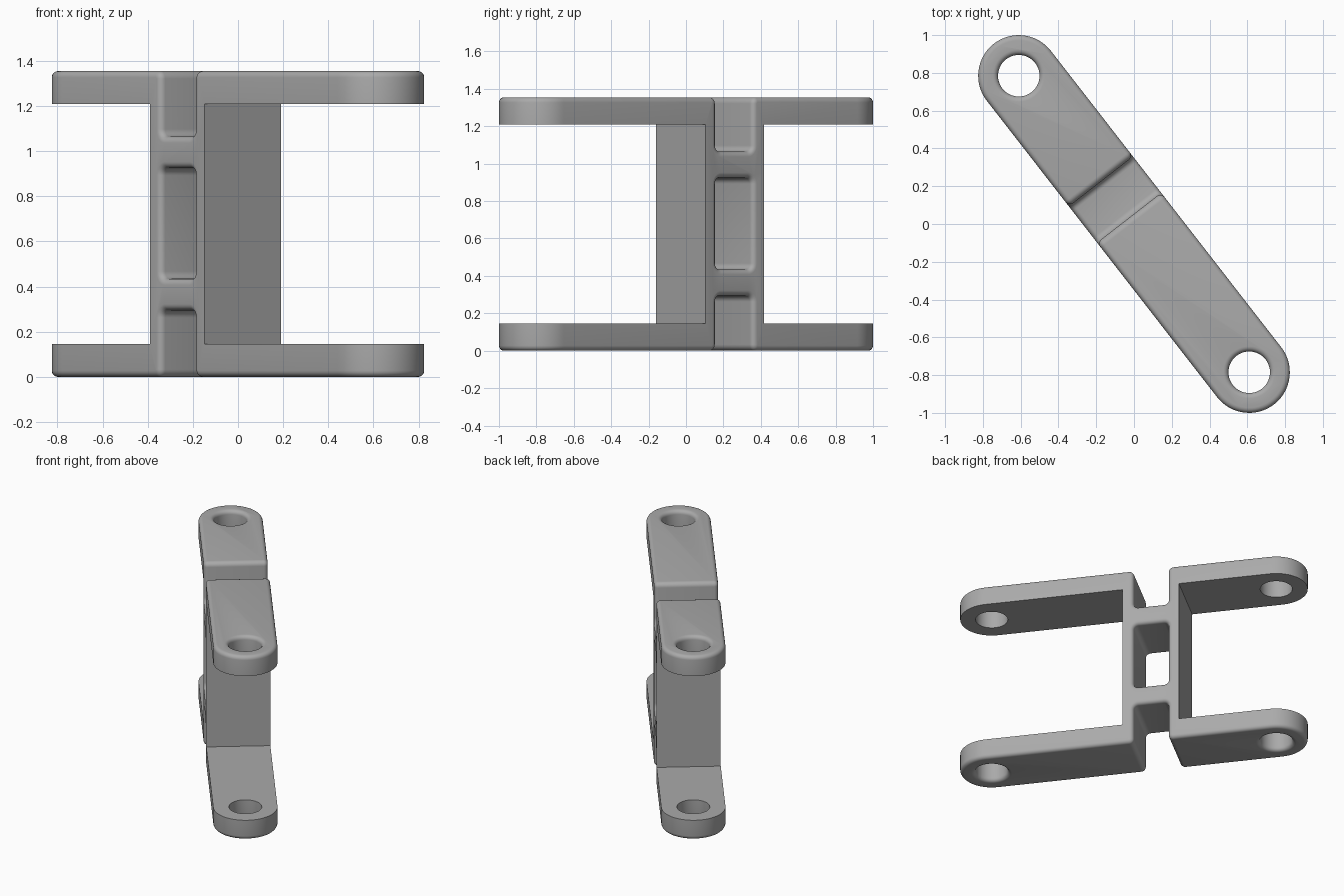
import bpy, bmesh, math
from mathutils import Vector, Matrix

if "Cube" in bpy.data.objects:
    bpy.data.objects.remove(bpy.data.objects["Cube"])

# Main dimensions, measured along the arms (u), across them (v) and up (z)
HEIGHT, ARM, REACH, RADIUS, BORE = 1.355, 0.145, 0.994, 0.215, 0.11
A, B, C, D = -0.36, -0.285, -0.042, 0.035      # web plate faces
LOW, HIGH = (0.295, 0.435), (0.925, 1.065)     # cross bars
CORNER, ROUND = 0.033, 0.028
END = 1.3


def rounded(points, steps=6):
    """Round the corners flagged in a list of (u, z, flag)."""
    out = []
    for i, (u, z, flag) in enumerate(points):
        p = Vector((u, z))
        if not flag:
            out.append(p)
            continue
        a = (Vector(points[i - 1][:2]) - p).normalized() * CORNER
        b = (Vector(points[(i + 1) % len(points)][:2]) - p).normalized() * CORNER
        for k in range(steps + 1):
            t = math.pi / 2 * k / steps
            out.append(p + a * (1 - math.sin(t)) + b * (1 - math.cos(t)))
    return out


def prism(name, outline, direction):
    """Extrude a closed outline along a direction."""
    bm = bmesh.new()
    face = bm.faces.new([bm.verts.new(p) for p in outline])
    ext = bmesh.ops.extrude_face_region(bm, geom=[face])["geom"]
    bmesh.ops.translate(bm, vec=direction,
                        verts=[g for g in ext if isinstance(g, bmesh.types.BMVert)])
    bmesh.ops.recalc_face_normals(bm, faces=bm.faces)
    mesh = bpy.data.meshes.new(name)
    bm.to_mesh(mesh)
    bm.free()
    obj = bpy.data.objects.new(name, mesh)
    bpy.context.collection.objects.link(obj)
    return obj


def side_prism(name, points, half):
    return prism(name, [(p.x, -half, p.y) for p in rounded(points)], (0, 2 * half, 0))


def arc(cx, radius, start, sweep, steps):
    return [(cx + radius * math.cos(start + sweep * k / steps),
             radius * math.sin(start + sweep * k / steps), -0.1) for k in range(steps + 1)]


def cut(obj, tool, operation):
    mod = obj.modifiers.new("cut", 'BOOLEAN')
    mod.object, mod.operation, mod.solver = tool, operation, 'EXACT'
    bpy.context.view_layer.objects.active = obj
    bpy.ops.object.modifier_apply(modifier=mod.name)
    bpy.data.objects.remove(tool)


# Side profile: two back-to-back brackets joined by two bars
top = HEIGHT - ARM
bracket = side_prism("double_clevis_bracket", [
    (END, 0, 0), (END, ARM, 0), (D, ARM, 0), (D, top, 0), (END, top, 0), (END, HEIGHT, 0),
    (C, HEIGHT, 1), (C, HIGH[1], 1), (B, HIGH[1], 1), (B, HEIGHT, 1),
    (-END, HEIGHT, 0), (-END, top, 0), (A, top, 0), (A, ARM, 0), (-END, ARM, 0), (-END, 0, 0),
    (B, 0, 1), (B, LOW[0], 1), (C, LOW[0], 1), (C, 0, 1)], 0.3)

# Window between the bars
window = side_prism("window_cutter", [(B, LOW[1], 1), (C, LOW[1], 1),
                                      (C, HIGH[0], 1), (B, HIGH[0], 1)], 0.5)
cut(bracket, window, 'DIFFERENCE')

# Rounded arm ends
up = (0, 0, HEIGHT + 0.2)
capsule = (arc(REACH, RADIUS, -math.pi / 2, math.pi, 32)
           + arc(-REACH, RADIUS, math.pi / 2, math.pi, 32))
cut(bracket, prism("plan_cutter", capsule, up), 'INTERSECT')

# Pin holes
for side in (-1, 1):
    hole = arc(side * REACH, BORE, 0, 2 * math.pi, 48)[:-1]
    cut(bracket, prism("pin_hole_cutter", hole, up), 'DIFFERENCE')

# Round the outer rims, keeping the inside of each bracket sharp
bm = bmesh.new()
bm.from_mesh(bracket.data)
bmesh.ops.remove_doubles(bm, verts=bm.verts, dist=0.0001)


def inside(v):
    return ((v.co.x > D - 0.005 or v.co.x < A + 0.005)
            and ARM - 0.01 < v.co.z < top + 0.01)


rims = [e for e in bm.edges if len(e.link_faces) == 2
        and e.calc_face_angle(0) > 1.0 and not all(inside(v) for v in e.verts)]
bmesh.ops.bevel(bm, geom=rims, offset=ROUND, offset_type='OFFSET', segments=5,
                profile=0.5, affect='EDGES', clamp_overlap=False)

# Turn the bracket to its diagonal stance
bm.transform(Matrix.Rotation(math.atan2(-0.785, 0.61), 4, 'Z'))
bm.to_mesh(bracket.data)
bm.free()

metal = bpy.data.materials.new("plain_grey")
metal.use_nodes = True
grey = (0.4, 0.4, 0.4, 1)
metal.diffuse_color = grey
metal.node_tree.nodes["Principled BSDF"].inputs["Base Color"].default_value = grey
bracket.data.materials.clear()
bracket.data.materials.append(metal)

bpy.ops.object.select_all(action='DESELECT')
bracket.select_set(True)
bpy.context.view_layer.objects.active = bracket
bpy.ops.object.shade_smooth_by_angle(angle=math.radians(35))
